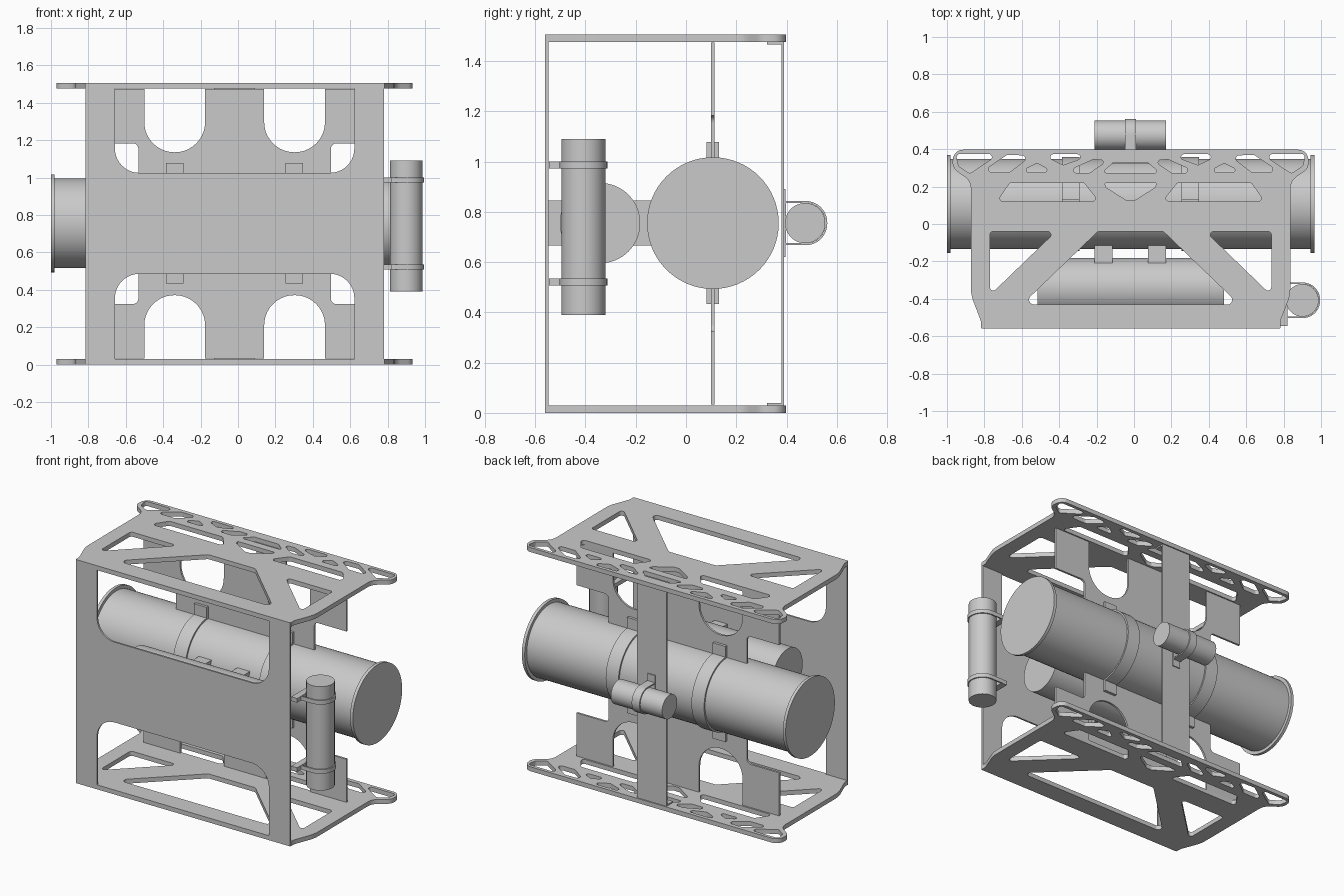
import bpy
from math import pi, radians, tan, sin
from mathutils import Vector

if "Cube" in bpy.data.objects:
    bpy.data.objects.remove(bpy.data.objects["Cube"], do_unlink=True)

CX = -0.018          # middle of the frame
CZ = 0.755           # height of the tube axes

grey = bpy.data.materials.new("plain grey")
grey.use_nodes = True
COLOUR = (0.59, 0.59, 0.59, 1)
grey.diffuse_color = COLOUR
grey.node_tree.nodes["Principled BSDF"].inputs["Base Color"].default_value = COLOUR


def finish(obj, name):
    obj.name = name
    obj.data.materials.clear()
    obj.data.materials.append(grey)
    bpy.ops.object.select_all(action="DESELECT")
    obj.select_set(True)
    bpy.context.view_layer.objects.active = obj
    bpy.ops.object.shade_smooth_by_angle(angle=radians(30))
    return obj


def rounded(points, radius=0.0):
    """Fillet a polygon; a point may carry its own radius as third value."""
    out = []
    for i, point in enumerate(points):
        r = point[2] if len(point) > 2 else radius
        p = Vector(point[:2])
        a = Vector(points[i - 1][:2]) - p
        b = Vector(points[(i + 1) % len(points)][:2]) - p
        half = a.angle(b) / 2
        if r <= 0 or half > 1.55:
            out.append(p)
            continue
        reach = min(r / tan(half), 0.499 * min(a.length, b.length))
        r = reach * tan(half)
        a.normalize()
        b.normalize()
        centre = p + (a + b).normalized() * (r / sin(half))
        start, end = p + a * reach - centre, p + b * reach - centre
        sweep = pi - 2 * half
        steps = max(3, int(sweep * 7))
        for k in range(steps + 1):
            t = sweep * k / steps
            out.append(centre + (start * sin(sweep - t) + end * sin(t)) / sin(sweep))
    return out


def mirrored(half):
    """Close a half outline by reflecting it across x = 0."""
    return half + [(-p[0], *p[1:]) for p in reversed(half)]


def both(shape):
    return [shape, [(-p[0], *p[1:]) for p in shape]]


def sheet(name, loops, thickness, location, plane="xy"):
    """Flat part with holes, cut from a filled outline."""
    curve = bpy.data.curves.new(name, "CURVE")
    curve.dimensions = "2D"
    curve.fill_mode = "BOTH"
    curve.extrude = thickness / 2
    for loop in loops:
        spline = curve.splines.new("POLY")
        spline.points.add(len(loop) - 1)
        for sp, p in zip(spline.points, loop):
            sp.co = (p[0], p[1], 0, 1)
        spline.use_cyclic_u = True
    temp = bpy.data.objects.new(name + "_outline", curve)
    bpy.context.collection.objects.link(temp)
    graph = bpy.context.evaluated_depsgraph_get()
    mesh = bpy.data.meshes.new_from_object(temp.evaluated_get(graph))
    bpy.data.objects.remove(temp, do_unlink=True)
    obj = bpy.data.objects.new(name, mesh)
    bpy.context.collection.objects.link(obj)
    obj.location = location
    obj.rotation_euler = {"xy": (0, 0, 0), "xz": (pi / 2, 0, 0), "yz": (pi / 2, 0, pi / 2)}[plane]
    return finish(obj, name)


def box(name, x, y, z):
    spans = (x, y, z)
    bpy.ops.mesh.primitive_cube_add(size=1, location=[sum(s) / 2 for s in spans])
    obj = bpy.context.object
    obj.scale = [s[1] - s[0] for s in spans]
    return finish(obj, name)


def tube(name, radius, span, centre, axis="x"):
    mid, length = sum(span) / 2, span[1] - span[0]
    along_x = axis == "x"
    bpy.ops.mesh.primitive_cylinder_add(
        vertices=64, radius=radius, depth=length,
        location=(mid, *centre) if along_x else (*centre, mid),
        rotation=(0, pi / 2 if along_x else 0, 0))
    return finish(bpy.context.object, name)


def strap(name, base, reach, radius, wall, width, location, plane):
    """U shaped band around a tube."""
    loops = []
    for r, start, tip in ((radius, base, reach), (radius - wall, base + wall, reach - wall)):
        loops.append(rounded([(start, -r), (tip, -r, r), (tip, r, r), (start, r)]))
    return sheet(name, loops, width, location, plane)


# Top and bottom frame plates with their lattice of openings
outline = mirrored([(0.80, -0.555), (0.80, -0.52, 0.05), (0.854, -0.38, 0.2), (0.854, 0.23, 0.08),
                    (0.955, 0.30, 0.06), (0.945, 0.397, 0.06)])
plate = [rounded(outline)]
plate.append(rounded(mirrored([(0.58, -0.43), (0.175, -0.04)]), 0.025))
plate.append(rounded(mirrored([(0.14, 0.22), (0.13, 0.195), (0.02, 0.125)]), 0.006))
plate.append(rounded(mirrored([(0.155, 0.273), (0.09, 0.33)]), 0.01))
openings = [
    [(0.752, -0.04), (0.40, -0.04), (0.752, -0.38)],
    [(0.715, 0.12), (0.17, 0.12), (0.25, 0.22), (0.645, 0.22)],
    [(0.935, 0.375), (0.70, 0.375), (0.86, 0.27), (0.92, 0.31)],
    [(0.80, 0.275), (0.65, 0.275), (0.53, 0.365), (0.66, 0.37)],
    [(0.60, 0.275), (0.41, 0.275), (0.50, 0.325)],
    [(0.48, 0.373), (0.20, 0.373), (0.36, 0.315)],
    [(0.36, 0.273), (0.22, 0.273), (0.12, 0.34), (0.20, 0.345)],
]
for shape in openings:
    for side in both(shape):
        plate.append(rounded(side, 0.018))
sheet("bottom_plate", plate, 0.03, (CX, 0, 0.015))
sheet("top_plate", plate, 0.03, (CX, 0, 1.49))

# Front panel with two wide windows
front = [[(-0.798, 0), (0.798, 0), (0.798, 1.505), (-0.798, 1.505)],
         rounded(mirrored([(0.64, 1.475), (0.64, 1.025, 0.13)])),
         rounded(mirrored([(0.64, 0.03), (0.64, 0.485, 0.13)]))]
sheet("front_panel", front, 0.012, (CX, -0.554, 0), "xz")

# Inner bulkhead: side tabs and round-ended slots, mirrored top to bottom
upper = [(0.515, 0), (0.515, 0.43, 0.03), (0.755, 0.43), (0.755, 0.72),
         (0.483, 0.72), (0.483, 0.382, 0.161), (0.158, 0.382, 0.161), (0.158, 0.72)]
top_half = rounded(mirrored(upper))
for name, sign in (("bulkhead_upper", 1), ("bulkhead_lower", -1)):
    sheet(name, [[(p[0], p[1] * sign) for p in top_half]], 0.014, (CX, 0.107, CZ - 0.002), "xz")

# Main pressure tube with end flanges and clamps
AXIS = (0.107, CZ)
tube("main_tube", 0.24, (-0.99, 0.955), AXIS)
tube("main_flange_right", 0.262, (-1.0, -0.98), AXIS)
tube("main_flange_left", 0.262, (0.943, 0.964), AXIS)
for side, x in (("right", -0.338), ("left", 0.30)):
    tube(f"main_clamp_{side}", 0.251, (x - 0.047, x + 0.047), AXIS)
    box(f"clamp_lugs_{side}", (x - 0.047, x + 0.047), (0.082, 0.132), (0.433, 1.077))

# Secondary tube and its mounting blocks
tube("second_tube", 0.16, (-0.517, 0.482), (-0.342, CZ))
for side, x in (("right", -0.163), ("left", 0.123)):
    box(f"second_mount_{side}", (x - 0.047, x + 0.047), (-0.55, -0.10), (0.665, 0.845))

# Upright side canister with straps and feet
SIDE = (0.90, -0.408)
tube("side_canister", 0.087, (0.39, 1.09), SIDE, "z")
for level, z in (("lower", 0.521), ("upper", 0.987)):
    strap(f"side_strap_{level}", -0.09, 0.095, 0.095, 0.008, 0.028, (*SIDE, z), "xy")
    box(f"side_foot_{level}", (0.778, 0.822), (-0.545, -0.315), (z - 0.014, z + 0.014))

# Rear upright bar with folded ends
box("rear_bar", (CX - 0.11, CX + 0.11), (0.380, 0.389), (0.03, 1.475))
for level, z in (("lower", 0.03), ("upper", 1.466)):
    box(f"rear_bar_fold_{level}", (CX - 0.11, CX + 0.11), (0.322, 0.389), (z, z + 0.009))

# Small rear canister with strap and foot
tube("rear_canister", 0.08, (-0.21, 0.172), (0.474, CZ))
strap("rear_strap", -0.084, 0.088, 0.088, 0.008, 0.058, (CX, 0.474, CZ), "yz")
box("rear_strap_foot", (CX - 0.029, CX + 0.029), (0.387, 0.396), (0.62, 0.89))
